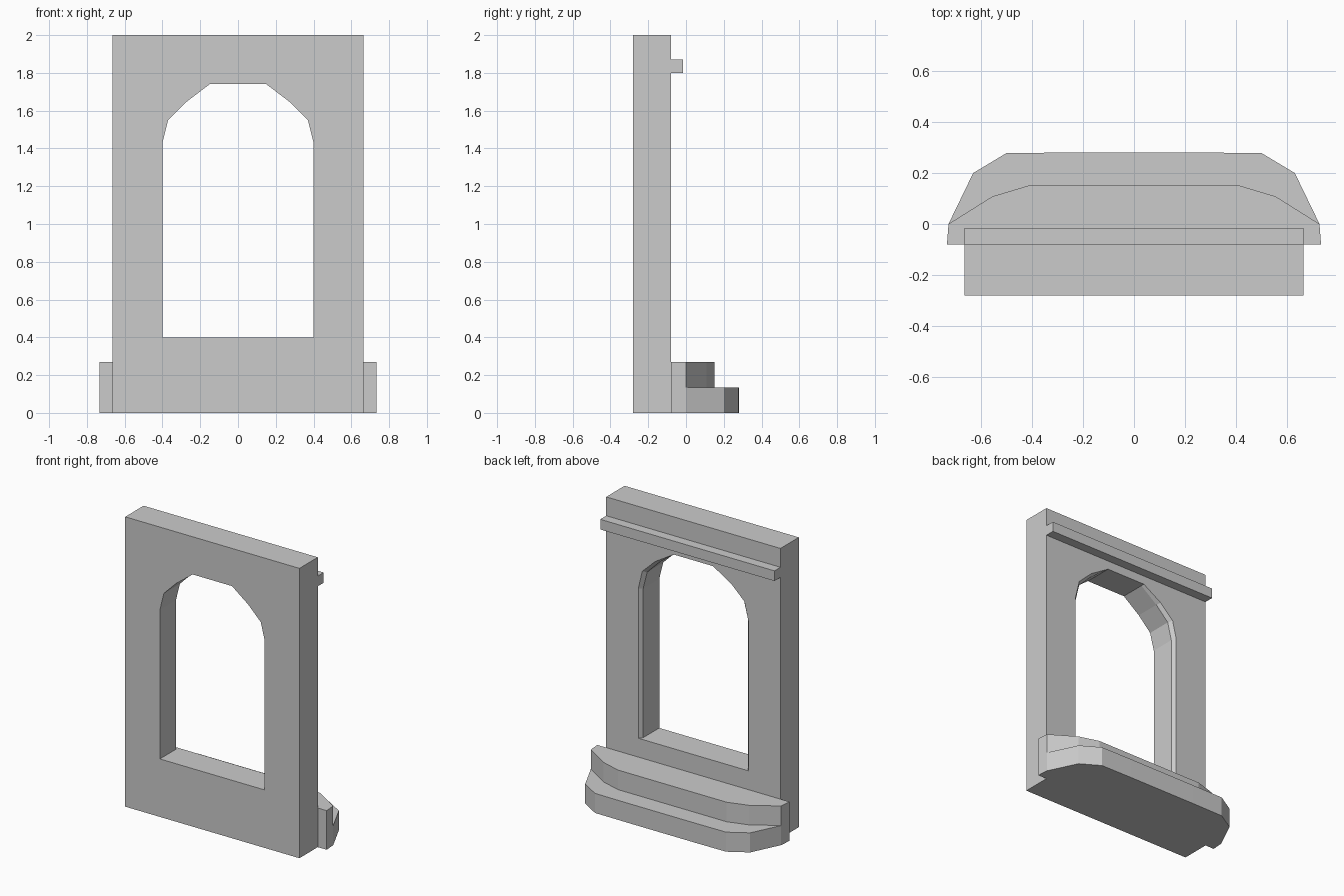
import bpy
import bmesh

if "Cube" in bpy.data.objects:
    bpy.data.objects.remove(bpy.data.objects["Cube"])


def loft(name, rings):
    """Closed solid through matching rings of 3D points."""
    bm = bmesh.new()
    rows = [[bm.verts.new(p) for p in ring] for ring in rings]
    n = len(rows[0])
    for a, b in zip(rows, rows[1:]):
        for i in range(n):
            j = (i + 1) % n
            bm.faces.new((a[i], a[j], b[j], b[i]))
    bm.faces.new(rows[0])
    bm.faces.new(rows[-1])
    bmesh.ops.recalc_face_normals(bm, faces=bm.faces)
    mesh = bpy.data.meshes.new(name)
    bm.to_mesh(mesh)
    bm.free()
    obj = bpy.data.objects.new(name, mesh)
    bpy.context.collection.objects.link(obj)
    return obj


def mirrored(half):
    """Complete a right-hand half outline across x = 0."""
    return half + [(-x, v) for x, v in reversed(half)]


def box(name, x, y0, y1, z0, z1):
    rect = mirrored([(x, z0), (x, z1)])
    return loft(name, [[(px, y, pz) for px, pz in rect] for y in (y0, y1)])


def slab(name, half, z0, z1):
    outline = mirrored(half)
    return loft(name, [[(x, y, z) for x, y in outline] for z in (z0, z1)])


# Wall panel
HALF_WIDTH, FRONT, BACK = 0.665, -0.28, -0.08
wall = box("wall_panel", HALF_WIDTH, FRONT, BACK, 0, 2)

# Arched opening, its sides flaring slightly at the back edge
narrow = mirrored([(0.4, 0.4), (0.4, 1.43), (0.37, 1.55), (0.275, 1.645), (0.15, 1.74)])
wide = mirrored([(0.42, 0.4), (0.42, 1.435), (0.39, 1.56), (0.29, 1.655), (0.15, 1.74)])
sections = [(-0.4, narrow), (-0.105, narrow), (BACK, wide), (0.05, wide)]
cutter = loft("opening_cutter", [[(x, y, z) for x, z in prof] for y, prof in sections])
cutter.hide_render = True
cut = wall.modifiers.new("opening", 'BOOLEAN')
cut.operation = 'DIFFERENCE'
cut.solver = 'EXACT'
cut.object = cutter
bpy.context.view_layer.objects.active = wall
bpy.ops.object.modifier_apply(modifier=cut.name)
bpy.data.objects.remove(cutter)

# Narrow ledge across the back, above the arch
box("back_ledge", HALF_WIDTH, BACK, -0.015, 1.80, 1.87)

# Two rounded steps at the foot of the back
slab("lower_step", [(0.733, BACK), (0.727, 0), (0.63, 0.2), (0.5, 0.278), (0.26, 0.28)], 0, 0.135)
slab("upper_step", [(0.733, BACK), (0.727, 0), (0.555, 0.108), (0.415, 0.15)], 0.135, 0.27)
